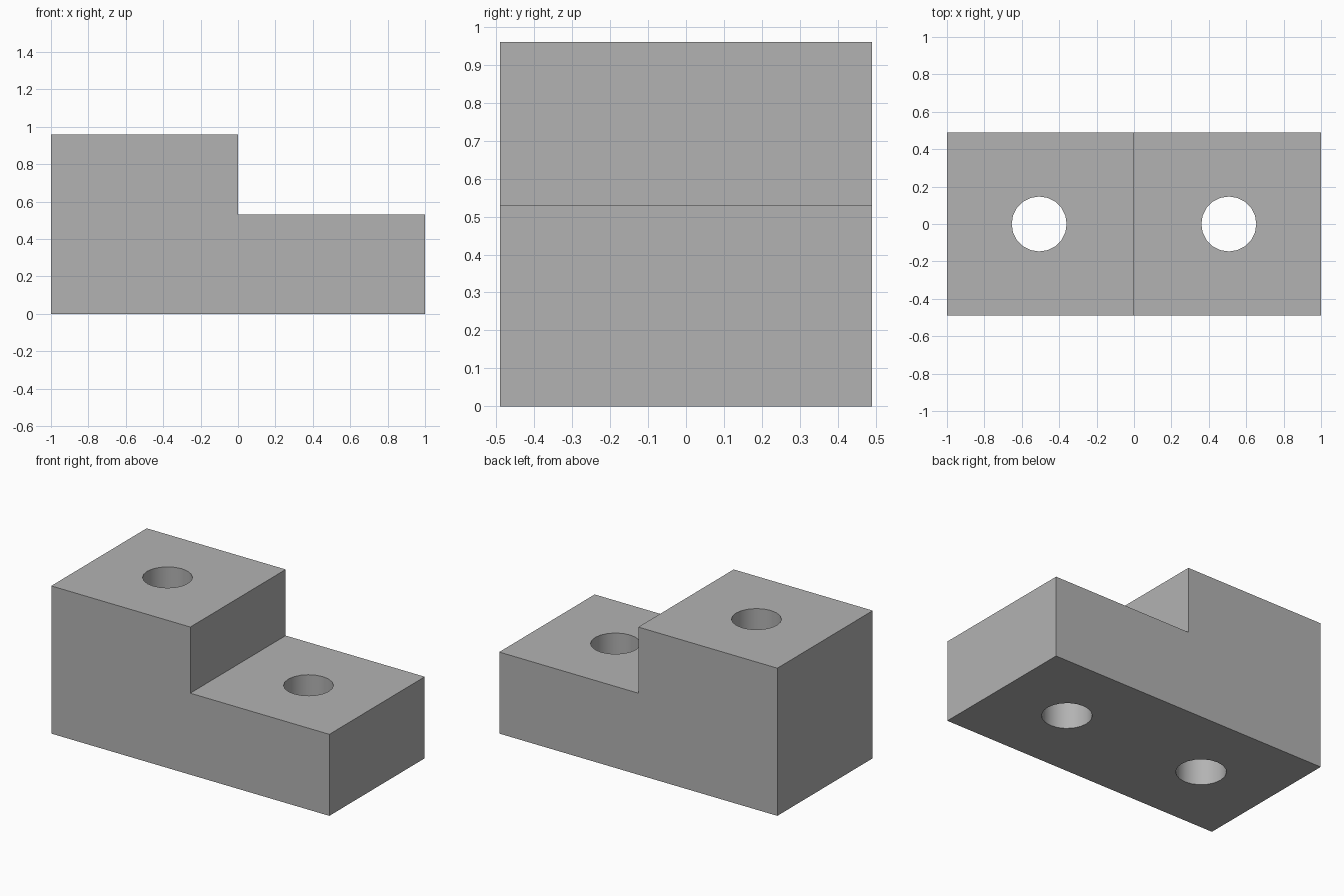
import bpy
import bmesh
import math

cube = bpy.data.objects.get("Cube")
if cube:
    bpy.data.objects.remove(cube, do_unlink=True)

HALF_DEPTH = 0.49
TOP, STEP = 0.96, 0.53
HOLE_X, HOLE_RADIUS, HOLE_SIDES = 0.507, 0.147, 20

# Plain grey material
grey = bpy.data.materials.new("plain grey")
grey.use_nodes = True
colour = (0.45, 0.45, 0.45, 1)
grey.diffuse_color = colour
grey.node_tree.nodes["Principled BSDF"].inputs["Base Color"].default_value = colour

# Stepped block: L-shaped profile extruded along y
profile = [(-1, 0), (1, 0), (1, STEP), (0, STEP), (0, TOP), (-1, TOP)]
bm = bmesh.new()
face = bm.faces.new([bm.verts.new((x, -HALF_DEPTH, z)) for x, z in profile])
sweep = bmesh.ops.extrude_face_region(bm, geom=[face])
bmesh.ops.translate(bm, vec=(0, 2 * HALF_DEPTH, 0),
                    verts=[v for v in sweep["geom"] if isinstance(v, bmesh.types.BMVert)])
bmesh.ops.recalc_face_normals(bm, faces=bm.faces)
mesh = bpy.data.meshes.new("stepped_block")
bm.to_mesh(mesh)
bm.free()
mesh.materials.append(grey)
block = bpy.data.objects.new("stepped_block", mesh)
bpy.context.collection.objects.link(block)


# Vertical through hole, one in each level
def drill(x):
    bpy.ops.mesh.primitive_cylinder_add(vertices=HOLE_SIDES, radius=HOLE_RADIUS,
                                        depth=3, location=(x, 0, 0.5))
    cutter = bpy.context.object
    cutter.name = "hole_cutter"
    cutter.hide_render = True
    cutter.data.materials.append(grey)
    cut = block.modifiers.new("hole", "BOOLEAN")
    cut.operation = "DIFFERENCE"
    cut.solver = "EXACT"
    cut.object = cutter
    bpy.context.view_layer.objects.active = block
    bpy.ops.object.modifier_apply(modifier=cut.name)
    bpy.data.objects.remove(cutter, do_unlink=True)


for side in (-1, 1):
    drill(side * HOLE_X)

# Smooth hole walls, sharp block edges
bpy.ops.object.select_all(action="DESELECT")
block.select_set(True)
bpy.context.view_layer.objects.active = block
bpy.ops.object.shade_smooth_by_angle(angle=math.radians(30))
